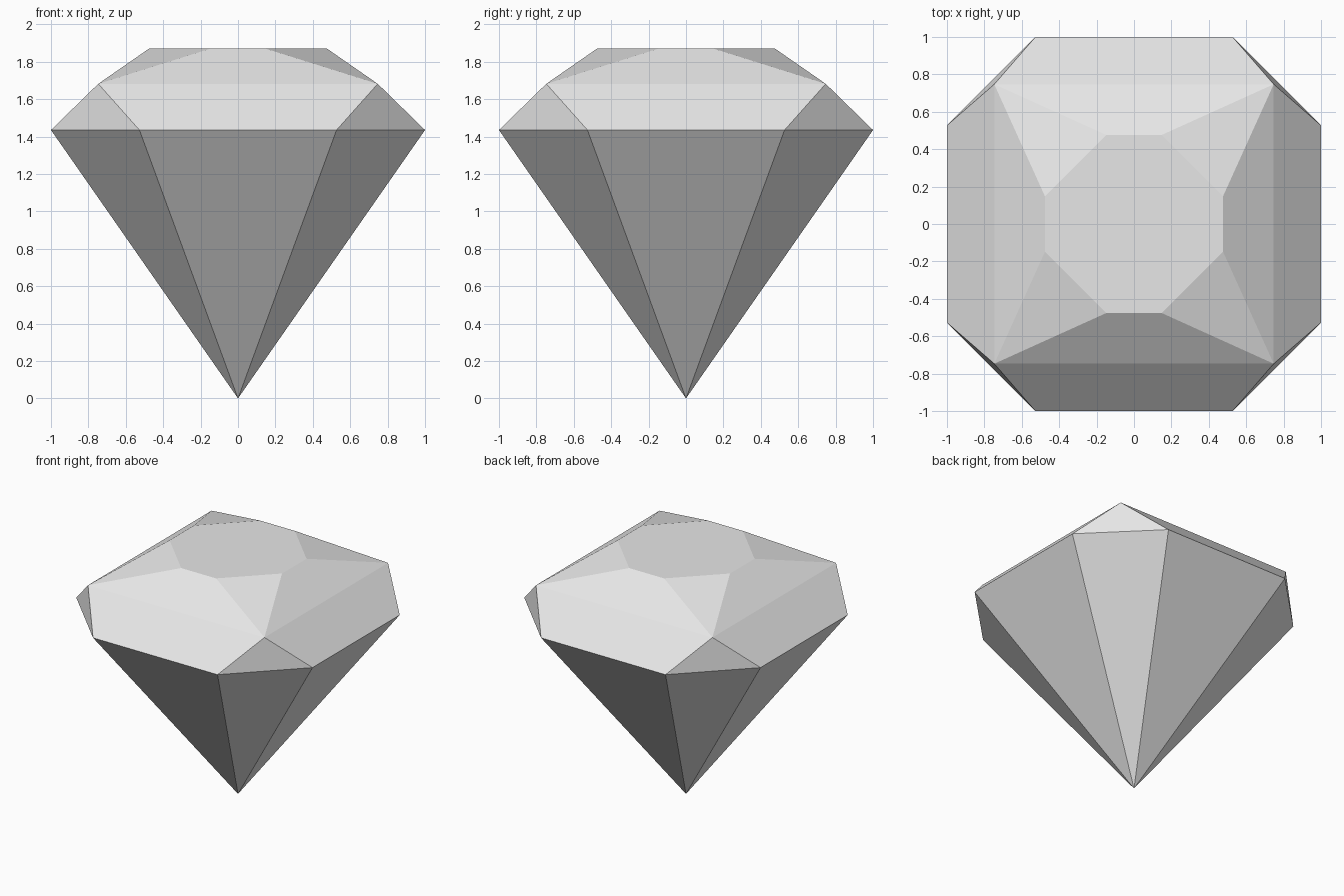
import bpy
import bmesh

cube = bpy.data.objects.get("Cube")
if cube:
    bpy.data.objects.remove(cube, do_unlink=True)

# Single pale grey stone colour
grey = bpy.data.materials.new("pale_grey")
grey.use_nodes = True
COLOR = (0.8, 0.8, 0.8, 1)
grey.diffuse_color = COLOR
grey.node_tree.nodes["Principled BSDF"].inputs["Base Color"].default_value = COLOR


def turn(x, y, times):
    """Rotate a point by quarter turns about the vertical axis."""
    for _ in range(times):
        x, y = -y, x
    return x, y


def octagon(bm, half_edge, radius, z):
    """Eight corners in order, starting with the front side's two ends."""
    ring = []
    for k in range(4):
        for x in (-half_edge, half_edge):
            ring.append(bm.verts.new((*turn(x, -radius, k), z)))
    return ring


bm = bmesh.new()
tip = bm.verts.new((0, 0, 0))
girdle = octagon(bm, 0.527, 1.0, 1.435)
table = octagon(bm, 0.148, 0.476, 1.87)
corner = [bm.verts.new((*turn(0.747, -0.747, k), 1.682)) for k in range(4)]

# Pavilion: eight long facets down to the tip
for i in range(8):
    bm.faces.new((tip, girdle[(i + 1) % 8], girdle[i]))

# Crown: two sloped facets per side, two triangles per corner
for k in range(4):
    a, b, c = 2 * k, 2 * k + 1, (2 * k + 2) % 8
    left, right = corner[k - 1], corner[k]
    bm.faces.new((girdle[a], girdle[b], right, left))
    bm.faces.new((left, right, table[b], table[a]))
    bm.faces.new((girdle[b], girdle[c], right))
    bm.faces.new((right, table[c], table[b]))

# Flat table on top
bm.faces.new(table)
bmesh.ops.recalc_face_normals(bm, faces=bm.faces[:])

mesh = bpy.data.meshes.new("cut_gem")
bm.to_mesh(mesh)
bm.free()
mesh.materials.append(grey)
gem = bpy.data.objects.new("cut_gem", mesh)
bpy.context.collection.objects.link(gem)
